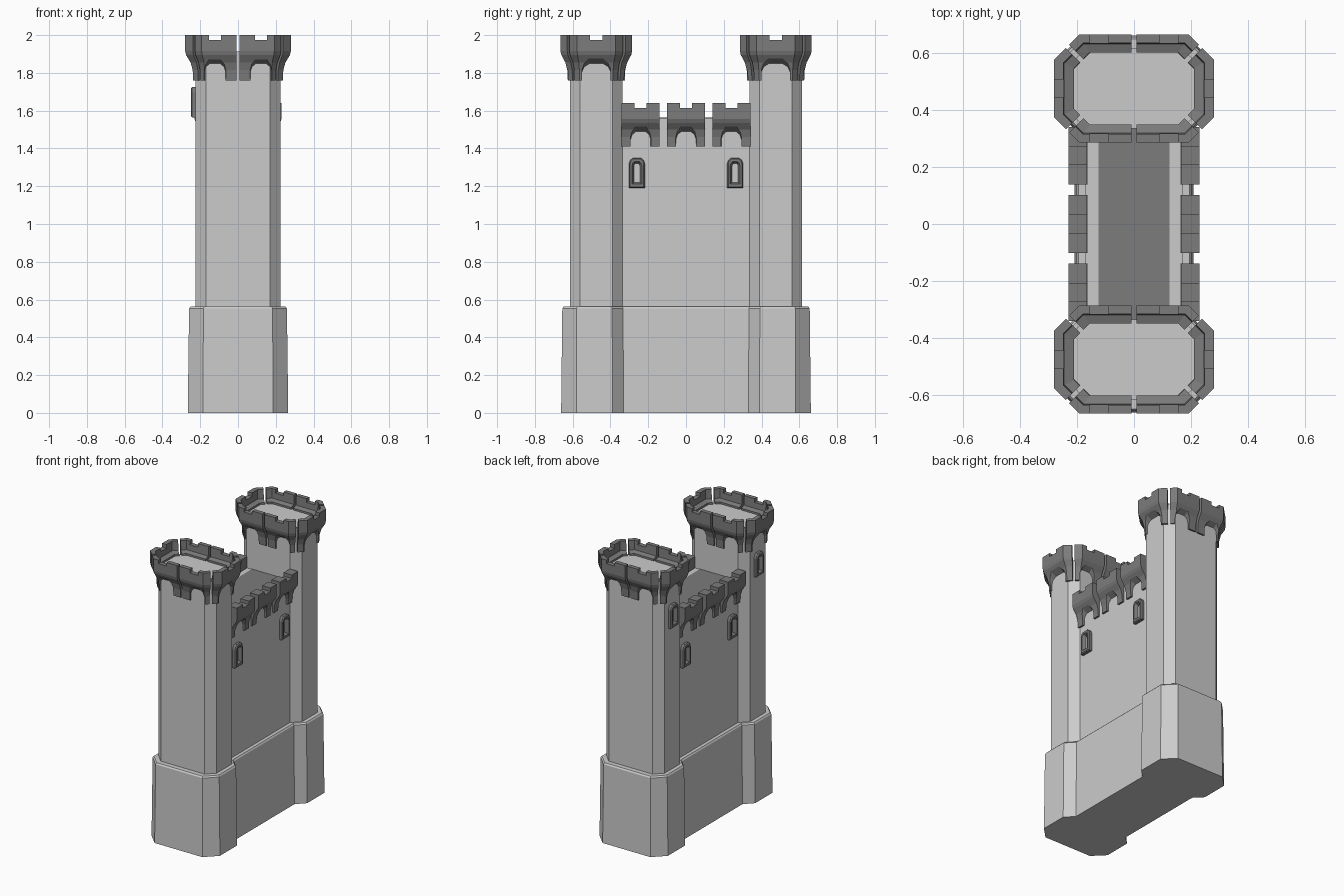
import bpy, bmesh

if "Cube" in bpy.data.objects:
    bpy.data.objects.remove(bpy.data.objects["Cube"])

dark = bpy.data.materials.new("dark_stone")
dark.diffuse_color = (0.2, 0.2, 0.2, 1)
dark.use_nodes = True
dark.node_tree.nodes["Principled BSDF"].inputs["Base Color"].default_value = dark.diffuse_color


def build(name, solids, mat=None, closed=False):
    """Each solid is a list of rings; bridge them, then cap (or close into a torus)."""
    bm = bmesh.new()
    for rings in solids:
        vs = [[bm.verts.new(p) for p in r] for r in rings]
        n = len(vs[0])
        pairs = list(zip(vs, vs[1:])) + ([(vs[-1], vs[0])] if closed else [])
        for a, b in pairs:
            for i in range(n):
                j = (i + 1) % n
                bm.faces.new((a[i], a[j], b[j], b[i]))
        if not closed:
            bm.faces.new(vs[0])
            bm.faces.new(vs[-1])
    bmesh.ops.recalc_face_normals(bm, faces=bm.faces)
    me = bpy.data.meshes.new(name)
    bm.to_mesh(me)
    bm.free()
    ob = bpy.data.objects.new(name, me)
    bpy.context.collection.objects.link(ob)
    if mat:
        me.materials.append(mat)
    return ob


def octagon(cy, hx, hy, c, z):
    q = [(hx, hy - c), (hx - c, hy), (c - hx, hy), (-hx, hy - c),
         (-hx, c - hy), (c - hx, -hy), (hx - c, -hy), (hx, c - hy)]
    return [(x, cy + y, z) for x, y in q]


def rect(hx, hy, z):
    return [(hx, hy, z), (-hx, hy, z), (-hx, -hy, z), (hx, -hy, z)]


def place(p, d, v, uz):
    """Map (u, z) outline onto a vertical plane at p, pushed v along direction d."""
    return [(p[0] + d[0] * v - d[1] * u, p[1] + d[1] * v + d[0] * u, z) for u, z in uz]


def arch(w, z0, z1, r):
    return [(-w, z0), (w, z0), (w, z1 - r), (w * .85, z1 - r * .4), (w * .5, z1),
            (-w * .5, z1), (-w * .85, z1 - r * .4), (-w, z1 - r)]


def box(w, z0, z1):
    return [(-w, z0), (w, z0), (w, z1), (-w, z1)]


def bay_cuts(p, d, w, z0, top):
    """Arched opening below and small notch on top of one battlement segment."""
    return [[place(p, d, -.005, arch(w, z0 - .05, top - .155, .04)),
             place(p, d, .08, arch(w + .006, z0 - .05, top - .095, .045))]], \
           [[place(p, d, -.03, box(.032, top - .025, top + .05)),
             place(p, d, .1, box(.032, top - .025, top + .05))]]


def cut(ob, solids):
    cutter = build("cutter", solids)
    cutter.hide_render = True
    m = ob.modifiers.new("cut", "BOOLEAN")
    m.operation, m.solver, m.object = "DIFFERENCE", "EXACT", cutter
    bpy.context.view_layer.objects.active = ob
    bpy.ops.object.modifier_apply(modifier="cut")
    bpy.data.objects.remove(cutter)


def window(name, p, d, zc):
    """Raised arched frame with a sloped reveal and sill panel."""
    outer, lip = arch(.042, zc - .08, zc + .08, .03), arch(.036, zc - .074, zc + .074, .026)
    rim, hole = arch(.026, zc - .058, zc + .06, .02), arch(.016, zc - .05, zc + .05, .014)
    build(name, [[place(p, d, -.01, outer), place(p, d, .018, outer), place(p, d, .025, lip),
                  place(p, d, .025, rim), place(p, d, .006, hole), place(p, d, -.01, hole)]],
          dark, closed=True)


HX, HY, CH = .225, .14, .055
# crown cross-section: (offset from shaft, height)
crown = [(.012, 1.76), (.015, 1.815), (.026, 1.855), (.05, 1.895), (.055, 1.915), (.055, 2.0),
         (.022, 2.0), (.018, 1.935), (-.015, 1.925), (-.02, 1.76)]

for side, s in (("front", -1), ("back", 1)):
    cy = .475 * s
    # tower shaft and battered base
    build(side + "_tower_shaft", [[octagon(cy, HX, HY, CH, z) for z in (.5, 1.912)]])
    build(side + "_tower_base", [[octagon(.485 * s, .266, .176, .08, 0),
                                  octagon(.485 * s, .259, .17, .076, .552),
                                  octagon(.485 * s, .252, .163, .073, .562)]])
    # crown ring, split into six arched segments
    ring = build(side + "_tower_crown",
                 [[octagon(cy, HX + o, HY + o * .9, CH + max(o, 0) * .6, z) for o, z in crown]],
                 dark, closed=True)
    cuts = []
    bays = [((x, cy + HY * e), (0, e), .056) for x in (-.122, .122) for e in (-1, 1)]
    bays += [((HX * e, cy), (e, 0), .074) for e in (-1, 1)]
    for p, d, w in bays:
        a, n = bay_cuts(p, d, w, 1.76, 2.0)
        cuts += a + n
    for e in (-1, 1):
        slot = box(.008, 1.7, 2.05)
        cuts.append([place((0, cy), (0, e), v, slot) for v in (HY - .05, HY + .1)])
        for f in (-1, 1):
            p = ((HX - CH / 2) * e, cy + (HY - CH / 2) * f)
            d = (e * .7071, f * .7071)
            cuts.append([place(p, d, v, slot) for v in (-.04, .1)])
    cut(ring, cuts)
    # tower window on the left side only
    window(side + "_tower_window", (-HX, cy), (-1, 0), 1.645)

# wall between the towers, its base and the dark walkway
build("wall", [[rect(.17, .4, .5), rect(.17, .4, 1.56)]])
build("wall_base", [[rect(.208, .42, 0), rect(.201, .42, .552), rect(.194, .42, .562)]])
build("wall_walkway", [[rect(.125, .36, 1.5), rect(.125, .36, 1.563)]], dark)

# wall battlements and windows on both sides
prof = [(.16, 1.41), (.182, 1.41), (.185, 1.46), (.197, 1.5), (.222, 1.535), (.23, 1.555),
        (.23, 1.64), (.165, 1.64)]
for side, s in (("left", -1), ("right", 1)):
    for i, yc in enumerate((-.24, 0, .24)):
        seg = build(f"{side}_wall_battlement_{i}",
                    [[[(x * s, yc + e, z) for x, z in prof] for e in (-.101, .101)]], dark)
        a, n = bay_cuts((.17 * s, yc), (s, 0), .053, 1.41, 1.64)
        cut(seg, a + n)
    for i, y in enumerate((-.26, .26)):
        window(f"{side}_wall_window_{i}", (.17 * s, y), (s, 0), 1.27)
